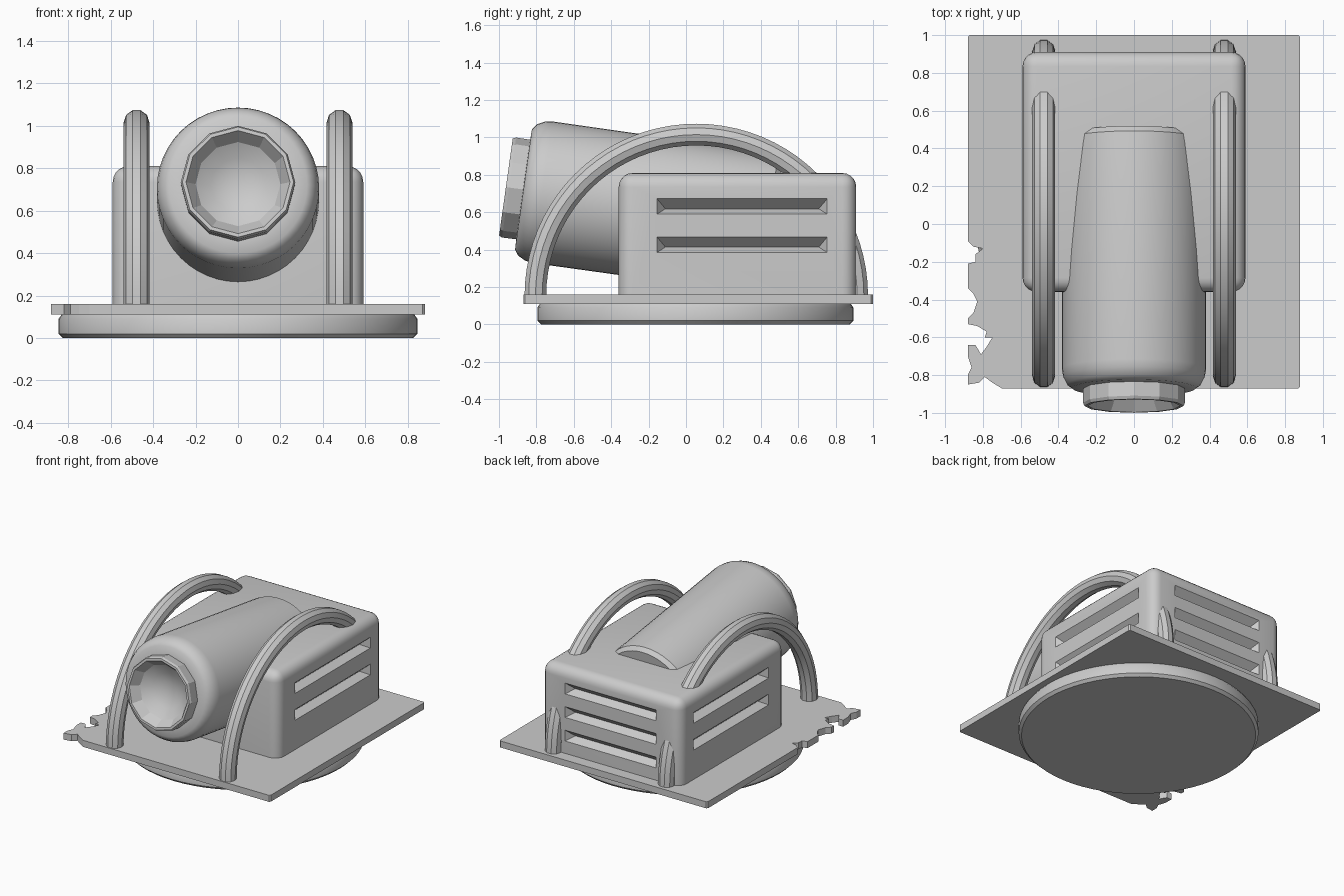
import bpy, bmesh, math
from mathutils import Matrix

if "Cube" in bpy.data.objects:
    bpy.data.objects.remove(bpy.data.objects["Cube"])


def finish(bm, name, angle=35, smooth=True):
    bmesh.ops.recalc_face_normals(bm, faces=bm.faces)
    mesh = bpy.data.meshes.new(name)
    bm.to_mesh(mesh)
    bm.free()
    ob = bpy.data.objects.new(name, mesh)
    bpy.context.collection.objects.link(ob)
    if smooth:
        shade(ob, angle)
    return ob


def shade(ob, angle=35):
    bpy.ops.object.select_all(action='DESELECT')
    ob.select_set(True)
    bpy.context.view_layer.objects.active = ob
    bpy.ops.object.shade_smooth_by_angle(angle=math.radians(angle))


def lathe(name, profile, segments, location, tilt=0, angle=35):
    """Spin a closed (radius, height) profile around local z."""
    bm = bmesh.new()
    vs = [bm.verts.new((r, 0, h)) for r, h in profile]
    edges = [bm.edges.new(p) for p in zip(vs, vs[1:])]
    bmesh.ops.spin(bm, geom=vs + edges, axis=(0, 0, 1), cent=(0, 0, 0),
                   angle=math.tau, steps=segments)
    bmesh.ops.remove_doubles(bm, verts=bm.verts, dist=1e-4)
    bm.transform(Matrix.Translation(location) @ Matrix.Rotation(tilt, 4, 'X'))
    return finish(bm, name, angle)


# Round turntable foot
lathe("base_disc", [(0, 0), (.825, 0), (.845, .02), (.845, .09), (.83, .112), (0, .112)],
      64, (0, .05, 0))

# Square plate with a broken front-left edge
outline = [(.88, -.86), (.88, .99), (.87, 1), (-.87, 1), (-.88, .99), (-.88, -.09),
           (-.85, -.12), (-.80, -.13), (-.84, -.16), (-.84, -.20), (-.88, -.21),
           (-.88, -.34), (-.85, -.37), (-.83, -.41), (-.85, -.47), (-.88, -.50),
           (-.88, -.53), (-.83, -.54), (-.78, -.57), (-.79, -.60), (-.75, -.60),
           (-.78, -.65), (-.81, -.69), (-.84, -.64), (-.88, -.64), (-.88, -.70),
           (-.86, -.76), (-.88, -.80), (-.88, -.85), (-.82, -.84), (-.79, -.81),
           (-.75, -.84), (-.70, -.87), (.87, -.87)]
bm = bmesh.new()
face = bm.faces.new([bm.verts.new((x, y, .11)) for x, y in outline])
ext = bmesh.ops.extrude_face_region(bm, geom=[face])["geom"]
bmesh.ops.translate(bm, vec=(0, 0, .05), verts=[v for v in ext if isinstance(v, bmesh.types.BMVert)])
finish(bm, "base_plate", smooth=False)

# Rounded housing box
bm = bmesh.new()
bmesh.ops.create_cube(bm, size=1, matrix=Matrix.Translation((0, .275, .485))
                      @ Matrix.Diagonal((1.18, 1.27, .65, 1)))
upper = [e for e in bm.edges if sum(v.co.z for v in e.verts) > .5]
bmesh.ops.bevel(bm, geom=upper, offset=.075, segments=5, profile=.5, affect='EDGES')
housing = finish(bm, "housing")

# Wedge cutters for the vent grooves
bm = bmesh.new()


def groove(half, z, h, depth, place):
    pts = [(-half, -.02, z - h), (half, -.02, z - h), (half, -.02, z + h), (-half, -.02, z + h),
           (-half + .06, depth, z - h * .3), (half - .06, depth, z - h * .3)]
    vs = [bm.verts.new(place @ Matrix.Translation(p).translation) for p in pts]
    for f in ((0, 1, 2, 3), (0, 1, 5, 4), (3, 2, 5, 4), (0, 4, 3), (1, 5, 2)):
        bm.faces.new([vs[i] for i in f])


for side in (1, -1):
    place = Matrix.Translation((side * .59, .3, 0)) @ Matrix.Rotation(side * math.pi / 2, 4, 'Z')
    for z in (.635, .43):
        groove(.47, z, .055, .06, place)
back = Matrix.Translation((0, .91, 0)) @ Matrix.Rotation(math.pi, 4, 'Z')
for z in (.66, .48, .30):
    groove(.40, z, .055, .06, back)
cutter = finish(bm, "vent_cutter", smooth=False)
cutter.hide_render = True
cutter.hide_set(True)
cut = housing.modifiers.new("vents", 'BOOLEAN')
cut.operation = 'DIFFERENCE'
cut.object = cutter
cut.solver = 'EXACT'

# Tilted lamp barrel and faceted nozzle with a hollow bowl
tilt = math.radians(82)
origin = (0, .47, .533)
lathe("barrel", [(0, 0), (.355, 0), (.38, .03), (.382, 1.25), (.375, 1.29), (.355, 1.33),
                 (.325, 1.352), (.22, 1.355), (0, 1.29)], 48, origin, tilt)
lathe("nozzle", [(0, 1.28), (.268, 1.32), (.27, 1.43), (.262, 1.447), (.245, 1.447),
                 (.20, 1.38), (.13, 1.335), (.06, 1.315), (0, 1.31)], 12, origin, tilt, 20)

# Two guard hoops arching over the housing to the rear of the plate
for side, label in ((-1, "left"), (1, "right")):
    curve = bpy.data.curves.new(label + "_guard_hoop", 'CURVE')
    curve.dimensions = '3D'
    curve.bevel_depth = .061
    curve.bevel_resolution = 3
    curve.use_fill_caps = True
    n = 40
    spline = curve.splines.new('POLY')
    spline.points.add(n)
    for i, p in enumerate(spline.points):
        a = math.pi * i / n
        p.co = (side * .478, .055 - .86 * math.cos(a), .155 + .86 * math.sin(a), 1)
    hoop = bpy.data.objects.new(label + "_guard_hoop", curve)
    bpy.context.collection.objects.link(hoop)
    bpy.ops.object.select_all(action='DESELECT')
    hoop.select_set(True)
    bpy.context.view_layer.objects.active = hoop
    bpy.ops.object.convert(target='MESH')
    shade(bpy.context.object)
